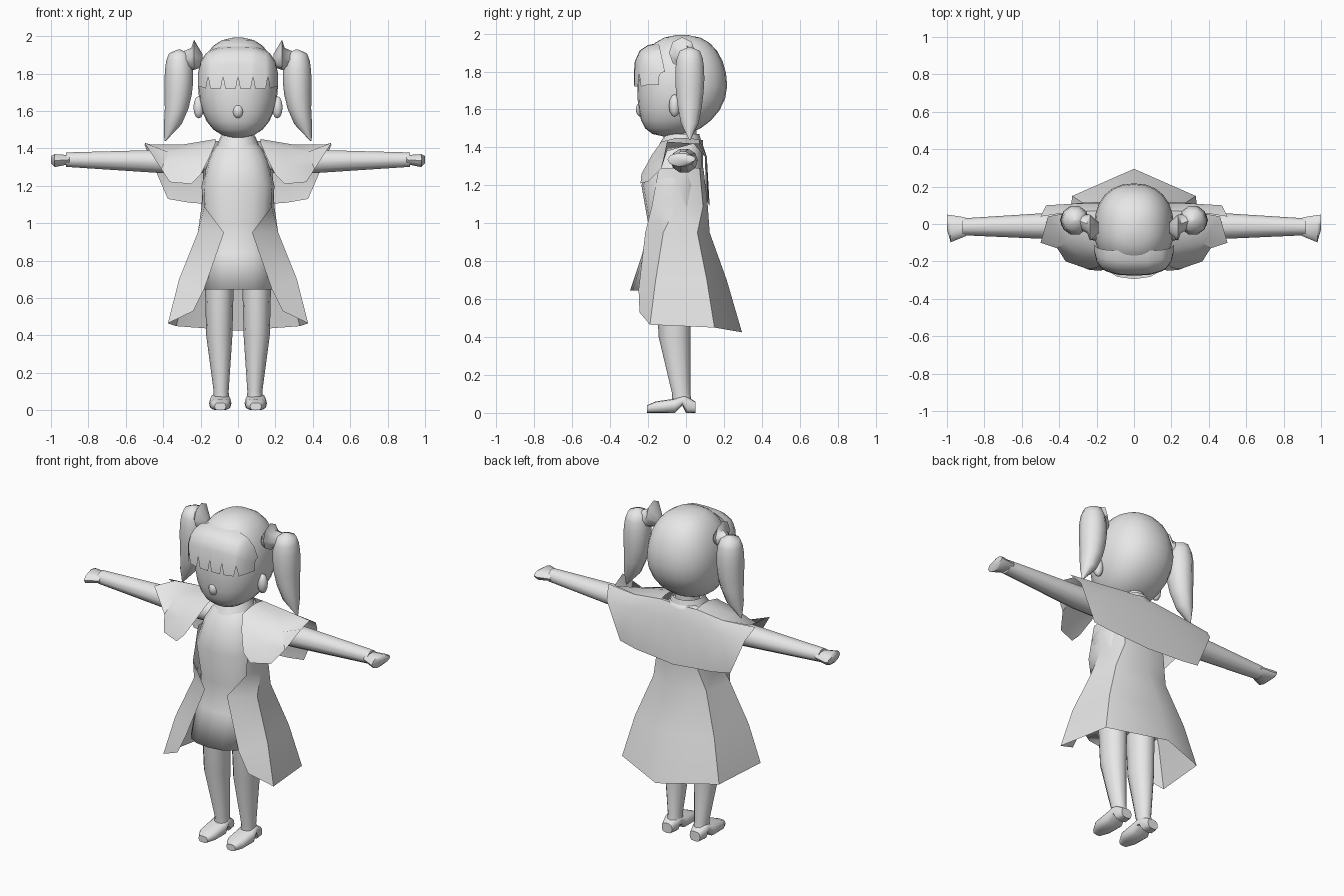
import bpy
import bmesh
from math import cos, sin, pi, radians
from mathutils import Matrix

default_cube = bpy.data.objects.get("Cube")
if default_cube:
    bpy.data.objects.remove(default_cube)

GREY = (0.8, 0.8, 0.8, 1)
grey = bpy.data.materials.new("light grey")
grey.use_nodes = True
grey.diffuse_color = GREY
grey.node_tree.nodes["Principled BSDF"].inputs["Base Color"].default_value = GREY


def finish(name, bm, mirror=False, angle=50):
    """Turn a bmesh into a shaded, optionally mirrored object."""
    bmesh.ops.recalc_face_normals(bm, faces=bm.faces)
    mesh = bpy.data.meshes.new(name)
    bm.to_mesh(mesh)
    bm.free()
    mesh.materials.append(grey)
    obj = bpy.data.objects.new(name, mesh)
    bpy.context.collection.objects.link(obj)
    bpy.ops.object.select_all(action="DESELECT")
    obj.select_set(True)
    bpy.context.view_layer.objects.active = obj
    bpy.ops.object.shade_smooth_by_angle(angle=radians(angle))
    if mirror:
        obj.modifiers.new("mirror", "MIRROR")


def bridge(bm, rows, closed):
    """Fill quads between neighbouring rows of vertices."""
    for low, high in zip(rows, rows[1:]):
        count = len(low)
        for i in range(count if closed else count - 1):
            j = (i + 1) % count
            bm.faces.new((low[i], low[j], high[j], high[i]))


def signed_power(value, power):
    return abs(value) ** power * (1 if value > 0 else -1)


def loft(name, axis, rings, sides=16, power=1, ratio=1, caps=True, mirror=False, angle=50):
    """Skin rings (position, centre a, centre b, radius a[, radius b]) along an axis."""
    bm = bmesh.new()
    rows = []
    for position, centre_a, centre_b, radius_a, *rest in rings:
        radius_b = rest[0] if rest else radius_a * ratio
        row = []
        for i in range(sides):
            turn = 2 * pi * i / sides
            a = centre_a + radius_a * signed_power(cos(turn), power)
            b = centre_b + radius_b * signed_power(sin(turn), power)
            point = {"x": (position, a, b), "y": (a, position, b), "z": (a, b, position)}[axis]
            row.append(bm.verts.new(point))
        rows.append(row)
    bridge(bm, rows, True)
    if caps:
        bm.faces.new(rows[0])
        bm.faces.new(rows[-1])
    finish(name, bm, mirror, angle)


def sheet(name, rows, mirror=True):
    """Open surface through rows of points."""
    bm = bmesh.new()
    bridge(bm, [[bm.verts.new(point) for point in row] for row in rows], False)
    finish(name, bm, mirror)


def ball(name, centre, radii, mirror=False):
    bm = bmesh.new()
    shape = Matrix.LocRotScale(centre, None, radii)
    bmesh.ops.create_uvsphere(bm, u_segments=10, v_segments=6, radius=1, matrix=shape)
    finish(name, bm, mirror)


# Head and hair shell: a rounded egg whose chin is pushed forward
head_rings = []
STEPS = 12
for i in range(STEPS + 1):
    tilt = pi * (i + 0.3) / (STEPS + 0.6)
    girth = sin(tilt) ** 0.8
    chin = max(0, cos(tilt)) ** 2
    head_rings.append((1.725 - 0.268 * cos(tilt), 0, -0.02 - 0.07 * chin,
                       0.213 * girth, 0.237 * girth))
loft("head", "z", head_rings, sides=24, power=0.88)

# Nose and ears
ball("nose", (0, -0.235, 1.6), (0.03, 0.03, 0.04))
ball("ear", (0.21, -0.06, 1.62), (0.03, 0.03, 0.06), mirror=True)

# Fringe: a bulging front panel with narrow slits along its lower edge
columns = []
for side in (-1, 1):
    columns += [(side * 0.2, 1.73), (side * 0.214, 1.73)]
for k in range(-2, 3):
    x = k * 0.08
    columns += [(x - 0.012, 1.72), (x, 1.785), (x + 0.012, 1.72)]
columns.sort()
fringe_rows = [[] for _ in range(5)]
for x, tip in columns:
    curve = (1 - abs(x / 0.215) ** 3) ** (1 / 3)
    fringe_rows[0].append((x, -0.1 - 0.175 * curve, tip))
    for row, rise in zip(fringe_rows[1:], (0.1, 0.16, 0.19, 0.2)):
        bulge = 0.25 + 0.75 * (1 - (rise / 0.2) ** 4) ** 0.5
        row.append((x, -0.1 - 0.175 * curve * bulge, 1.75 + rise * curve))
sheet("fringe", fringe_rows, mirror=False)

# Hair ties: flared discs that join the pigtails to the head
loft("hair_tie", "x", [(0.19, -0.02, 1.87, 0.03), (0.235, -0.02, 1.9, 0.07),
                       (0.25, 0, 1.88, 0.05), (0.3, 0.02, 1.87, 0.04)],
     sides=8, ratio=1.15, mirror=True)

# Pigtails: swelling near the top, thinning and curling outward at the tip
pigtail_rings = []
for i in range(9):
    u = (i / 8) ** 1.5
    radius = 0.004 + 0.073 * abs(sin(pi * u ** 0.6)) ** 0.5
    pigtail_rings.append((1.93 - 0.49 * u, 0.315 + 0.075 * u ** 4, 0.02, radius))
loft("pigtail", "z", pigtail_rings, sides=10, ratio=1.05, mirror=True)

# Neck and collar
loft("neck", "z", [(z, 0, -0.015, 0.07) for z in (1.36, 1.52)])
loft("collar", "z", [(1.4, 0, -0.03, 0.12), (1.47, 0, -0.02, 0.09)], caps=False)

# Inner dress: flat back, front swelling at the chest and the hem
BACK = 0.09
dress_rings = []
for z, front, half_width in ((1.44, -0.11, 0.09), (1.4, -0.15, 0.13), (1.34, -0.19, 0.16),
                             (1.2, -0.235, 0.195), (1, -0.2, 0.18),
                             (0.84, -0.23, 0.19), (0.645, -0.295, 0.2)):
    dress_rings.append((z, 0, (front + BACK) / 2, half_width, (BACK - front) / 2))
loft("dress", "z", dress_rings, power=0.85, angle=180)

# Open coat skirt, from front edge around to the back centre
coat_top = [(0.18, -0.18, 1.09), (0.195, -0.05, 1.09), (0.14, 0.09, 1.09), (0, 0.115, 1.09)]
sheet("coat", [
    [(x * 0.95, y * 0.8, z + 0.2) for x, y, z in coat_top],
    coat_top,
    [(0.075, -0.215, 0.95), (0.215, -0.12, 0.95), (0.18, 0.06, 0.95), (0, 0.125, 0.95)],
    [(0.18, -0.25, 0.65), (0.315, -0.16, 0.7), (0.27, 0.11, 0.7), (0, 0.215, 0.7)],
    [(0.24, -0.245, 0.53), (0.375, -0.19, 0.465), (0.33, 0.15, 0.45), (0, 0.295, 0.425)],
])

# Cape: shoulder flaps in front, one wide panel across the back
sheet("cape_flap", [
    [(0.12, -0.13, 1.43), (0.15, -0.18, 1.36), (0.2, -0.235, 1.26), (0.25, -0.24, 1.21)],
    [(0.12, -0.05, 1.45), (0.22, -0.13, 1.41), (0.29, -0.18, 1.32), (0.365, -0.2, 1.22)],
    [(0.12, 0.02, 1.45), (0.3, -0.03, 1.42), (0.37, -0.1, 1.38), (0.41, -0.13, 1.29)],
    [(0.12, 0.07, 1.44), (0.3, 0.07, 1.42), (0.46, 0.04, 1.42), (0.5, -0.1, 1.43)],
])
sheet("cape_back", [
    [(0, 0.08, 1.44), (0.12, 0.07, 1.44), (0.3, 0.07, 1.42), (0.5, 0.04, 1.42)],
    [(0, 0.11, 1.35), (0.12, 0.11, 1.35), (0.3, 0.11, 1.35), (0.47, 0.1, 1.35)],
    [(0, 0.125, 1.09), (0.12, 0.12, 1.1), (0.26, 0.115, 1.11), (0.375, 0.105, 1.13)],
])

# Arms and flat, pointed mitten hands
loft("arm", "x", [(0.1, -0.01, 1.33, 0.07), (0.4, -0.01, 1.33, 0.073), (0.92, -0.015, 1.34, 0.045)],
     sides=10, ratio=0.9, mirror=True)
loft("hand", "x", [(0.9, -0.015, 1.34, 0.05), (0.98, -0.025, 1.335, 0.073), (1, 0.01, 1.34, 0.04)],
     sides=10, ratio=0.5, mirror=True)

# Legs
loft("leg", "z", [(0.8, 0.1, -0.07, 0.08), (0.4, 0.1, -0.06, 0.07), (0.1, 0.09, -0.025, 0.04),
                  (0.04, 0.09, -0.02, 0.045)], sides=12, ratio=1.2, mirror=True)

# Shoes with an arch ahead of the heel
shoe_rings = []
for y, sole, top, half_width in ((-0.205, 0, 0.04, 0.03), (-0.16, 0, 0.06, 0.055),
                                 (-0.06, 0, 0.075, 0.06), (-0.02, 0.04, 0.09, 0.05),
                                 (0, 0, 0.09, 0.05), (0.05, 0, 0.06, 0.035)):
    shoe_rings.append((y, 0.095, (sole + top) / 2, half_width, (top - sole) / 2))
loft("shoe", "y", shoe_rings, sides=12, power=0.7, mirror=True)
